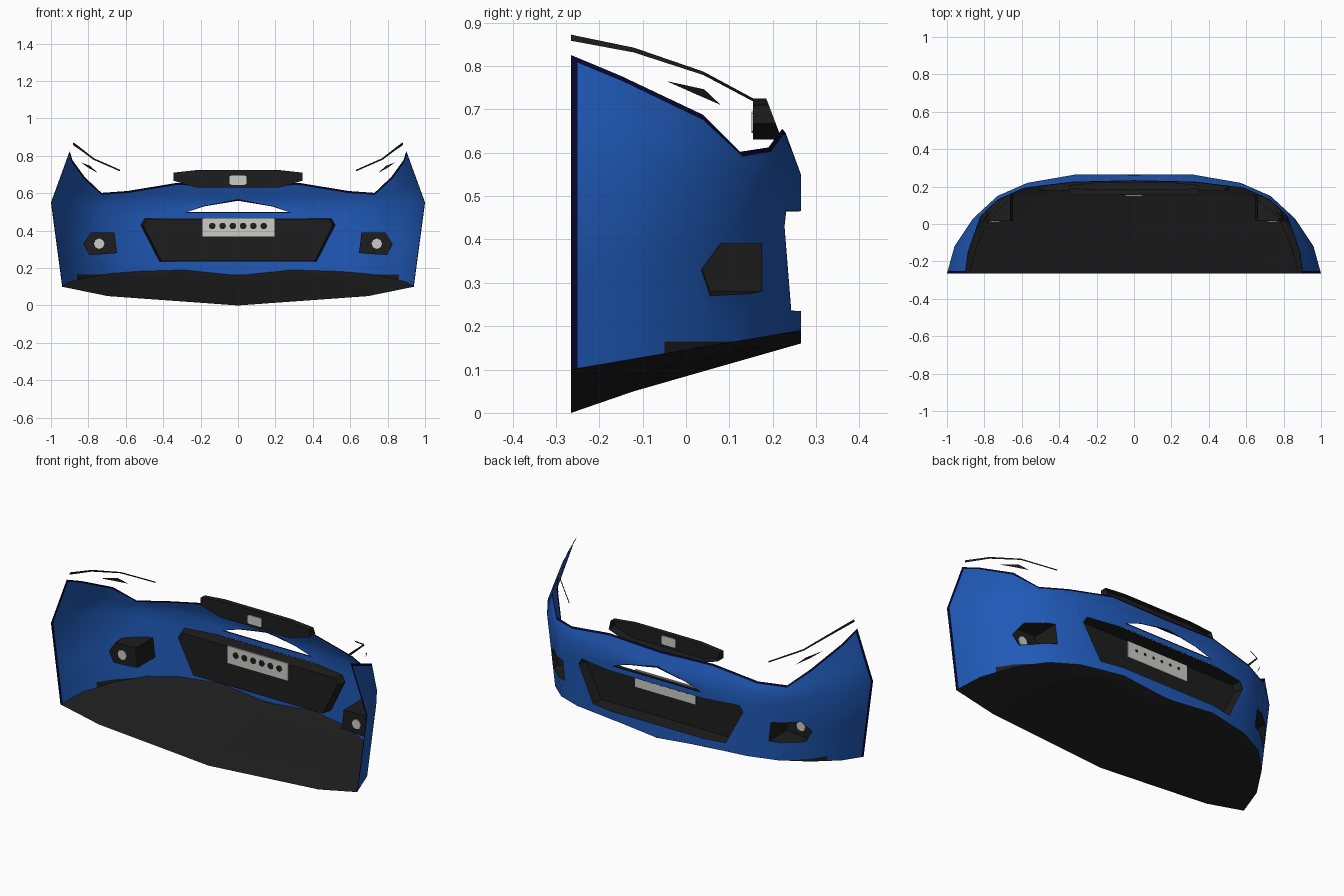
import bpy, bmesh, math
from mathutils import Vector

cube = bpy.data.objects.get("Cube")
if cube:
    bpy.data.objects.remove(cube, do_unlink=True)


def material(name, colour):
    m = bpy.data.materials.new(name)
    m.use_nodes = True
    m.diffuse_color = (*colour, 1)
    m.node_tree.nodes["Principled BSDF"].inputs["Base Color"].default_value = (*colour, 1)
    return m


BLUE = material("blue paint", (0.014, 0.1, 0.47))
BLACK = material("black plastic", (0.0125, 0.0125, 0.0125))
NAVY = material("dark navy edge", (0.002, 0.002, 0.03))
SILVER = material("pale silver", (0.6, 0.6, 0.57))


def finish(bm, name, mats, smooth=False):
    mesh = bpy.data.meshes.new(name)
    bm.to_mesh(mesh)
    bm.free()
    for m in mats:
        mesh.materials.append(m)
    obj = bpy.data.objects.new(name, mesh)
    bpy.context.collection.objects.link(obj)
    if smooth:
        bpy.ops.object.select_all(action="DESELECT")
        obj.select_set(True)
        bpy.context.view_layer.objects.active = obj
        bpy.ops.object.shade_smooth_by_angle(angle=math.radians(35))
    return obj


def loft(bm, rows, closed=False):
    """Skin quads between rows of points; returns the vertex rows."""
    vs = [[bm.verts.new(p) for p in row] for row in rows]
    for a, b in zip(vs, vs[1:]):
        n = len(a)
        for k in range(n if closed else n - 1):
            q = (k + 1) % n
            bm.faces.new((a[k], a[q], b[q], b[k]))
    return vs


def sheet(name, rows, mat):
    bm = bmesh.new()
    loft(bm, rows)
    return finish(bm, name, [mat])


def solid(name, front, back, mat, caps=(True, True)):
    """Skin between two outlines with optional end caps."""
    bm = bmesh.new()
    vs = loft(bm, [front, back], True)
    for loop, cap in zip(vs, caps):
        if cap:
            bm.faces.new(loop)
    bmesh.ops.recalc_face_normals(bm, faces=bm.faces[:])
    return finish(bm, name, [mat])


def flat(outline, y):
    return [(x, y, z) for x, z in outline]


def plate(name, outline, y, mat, thick=.009):
    solid(name, flat(outline, y - thick / 2), flat(outline, y + thick / 2), mat)


def disc(cx, cz, r, n=10):
    return [(cx + r * math.cos(math.tau * k / n), cz + r * math.sin(math.tau * k / n))
            for k in range(n)]


def mirror(pts):
    return [(-p[0], *p[1:]) for p in pts]


# Bumper shell: widest plan line and top edge, from the side to the centre
plan = [(1, -.265), (.96, -.12), (.86, .03), (.73, .15), (.57, .22), (.31, .265), (0, .265)]
top = [(.9, -.265, .825), (.885, -.15, .777), (.82, .04, .687), (.73, .125, .602),
       (.59, .19, .612), (.33, .222, .655), (0, .23, .645)]


def bottom_z(x, y):
    return .16 if x == 0 else .1 + (y + .265) * .17


def surface_y(x, z):
    """Depth of the shell's lower wall at a point seen from the front."""
    x = abs(x) / (.94 + .06 * (z - .1) / .45)
    for (x1, y1), (x0, y0) in zip(plan, plan[1:]):
        if x0 <= x <= x1:
            return y0 + (y1 - y0) * (x - x0) / (x1 - x0)
    return plan[0][1]


columns, bottoms = [], []
for (x, y), t in zip(plan, top):
    low = Vector((x * .94, y, bottom_z(x, y)))
    mid, high = Vector((x, y, .55)), Vector(t)
    bottoms.append(low)
    columns.append([low, low.lerp(mid, .5), mid, mid.lerp(high, .5),
                    high - (high - mid).normalized() * .012, high])
columns = [mirror(c) for c in columns] + columns[-2::-1]

grille = [(-.5, .465), (-.31, .465), (.31, .465), (.5, .465), (.52, .43), (.42, .235),
          (.3, .235), (-.3, .235), (-.42, .235), (-.52, .43)]
fog = [(.826, .33), (.787, .39), (.708, .39), (.66, .39), (.647, .28), (.705, .275), (.797, .27)]
slot = [(-.27, .5), (.27, .5), (.18, .53), (0, .56), (-.18, .53)]
slot_rim = [(x * 1.06, .525 + (z - .525) * 1.25) for x, z in slot]


def cut(bm, faces, co, no):
    geom = set(faces)
    for f in faces:
        geom.update(f.edges)
        geom.update(f.verts)
    bmesh.ops.bisect_plane(bm, geom=list(geom), dist=1e-5, plane_co=co, plane_no=no)


def cut_outline(bm, outline):
    """Cut a convex outline into the shell along y; returns the faces inside it."""
    pts = [Vector((x, 0, z)) for x, z in outline]
    centre = sum(pts, Vector()) / len(pts)
    lo = [min(p[k] for p in pts) for k in range(3)]
    hi = [max(p[k] for p in pts) for k in range(3)]
    planes = []
    for a, b in zip(pts, pts[1:] + pts[:1]):
        no = (b - a).cross(Vector((0, 1, 0))).normalized()
        planes.append((a, no if no.dot(centre - a) > 0 else -no))
    for a, no in planes:
        near = [f for f in bm.faces if all(
            min(v.co[k] for v in f.verts) < hi[k] and max(v.co[k] for v in f.verts) > lo[k]
            for k in (0, 2))]
        cut(bm, near, a, no)
    return [f for f in bm.faces
            if all((f.calc_center_median() - a).dot(no) > -1e-4 for a, no in planes)]


bm = bmesh.new()
rows = loft(bm, columns)
bm.normal_update()
if sum(f.normal.y for f in bm.faces) < 0:
    bmesh.ops.reverse_faces(bm, faces=bm.faces[:])
# Dark rim along the top edge, rear edge and slot, black lower lip
rim = {v for col in rows for v in col[-2:]}
for f in bm.faces:
    f.material_index = 1 if all(v in rim for v in f.verts) else 0
cut(bm, bm.faces[:], (0, -.25, 0), (0, 1, 0))
cut(bm, bm.faces[:], (0, -.05, 0), (0, 1, 0))
cut(bm, bm.faces[:], (0, 0, .165), (0, 0, 1))
for f in bm.faces:
    c = f.calc_center_median()
    if c.y < -.25:
        f.material_index = 1
    elif c.z < .165 and c.y > -.05:
        f.material_index = 2
for f in cut_outline(bm, slot_rim):
    f.material_index = 1
for hole in (grille, slot, fog, mirror(fog)):
    bmesh.ops.delete(bm, geom=cut_outline(bm, hole), context="FACES")
finish(bm, "bumper_shell", [BLUE, NAVY, BLACK], True)

# Undertray: rows across the bumper, dropping to a keel in the middle
tray = []
for p in bottoms[:-1]:
    keel = .05 + (p.y + .12) * (.345 if p.y < -.12 else .286)
    shoulder = p.z - (p.z - keel) * (.5 if p.y < .2 else .26)
    half = [(p.x, p.y, p.z), (p.x * .74, p.y, shoulder)]
    tray.append(half + [(0, p.y, keel)] + mirror(half[::-1]))
sheet("undertray", tray, BLACK)

# Grille recess with number plate and its row of studs
rim_pts = [(x, surface_y(x, z), z) for x, z in grille]
panel = [(x * .975, .35 + (z - .35) * .975) for x, z in grille]
solid("grille_recess", rim_pts, flat(panel, .18), BLACK, (False, True))
plate("number_plate", [(-.19, .37), (.195, .37), (.195, .468), (-.19, .468)], .18, SILVER)
for k in range(6):
    x = (k - 2.5) * .055
    plate("plate_stud", disc(x, .425, .018), .1755, BLACK, .004)
    plate("plate_stud_outer", disc(x, .425, .008), .1845, BLACK, .004)

# Upper bar, hollow towards the outside, with an emblem plate
bar = [(-.345, .71), (-.21, .725), (.21, .725), (.345, .71),
       (.345, .667), (.22, .63), (-.22, .63), (-.345, .667)]
solid("upper_bar", flat(bar, .155), [(x, .185 + (.725 - z) * .38, z) for x, z in bar],
      BLACK, (True, False))
emblem = [(-.045, .65), (-.035, .645), (.035, .645), (.045, .65),
          (.045, .69), (.035, .695), (-.035, .695), (-.045, .69)]
plate("emblem_plate", emblem, .155, SILVER)

# Fog lamps and headlight trims on both sides
trim = [(.88, -.265, .872), (.84, -.12, .842), (.77, .04, .787), (.63, .155, .725)]
drop = [.014, .011, .008, .007]
sliver = [(.84, -.045, .765), (.79, .042, .746), (.752, .08, .71), (.8, .02, .736)]
for side, sx in (("left", 1), ("right", -1)):
    def put(pts):
        return [(sx * p[0], *p[1:]) for p in pts]

    solid(side + "_fog_recess", put([(x, surface_y(x, z), z) for x, z in fog]),
          flat(put(fog), .015), BLACK, (False, True))
    plate(side + "_fog_lamp", put(disc(.742, .33, .028, 8)), .015, SILVER)
    under = [(x + .003, y, z - d) for (x, y, z), d in zip(trim, drop)]
    sheet(side + "_headlight_trim", [put(trim), put(under)], BLACK)
    sheet(side + "_headlight_brow", [put(sliver[:2]), put(sliver[:1:-1])], BLACK)
